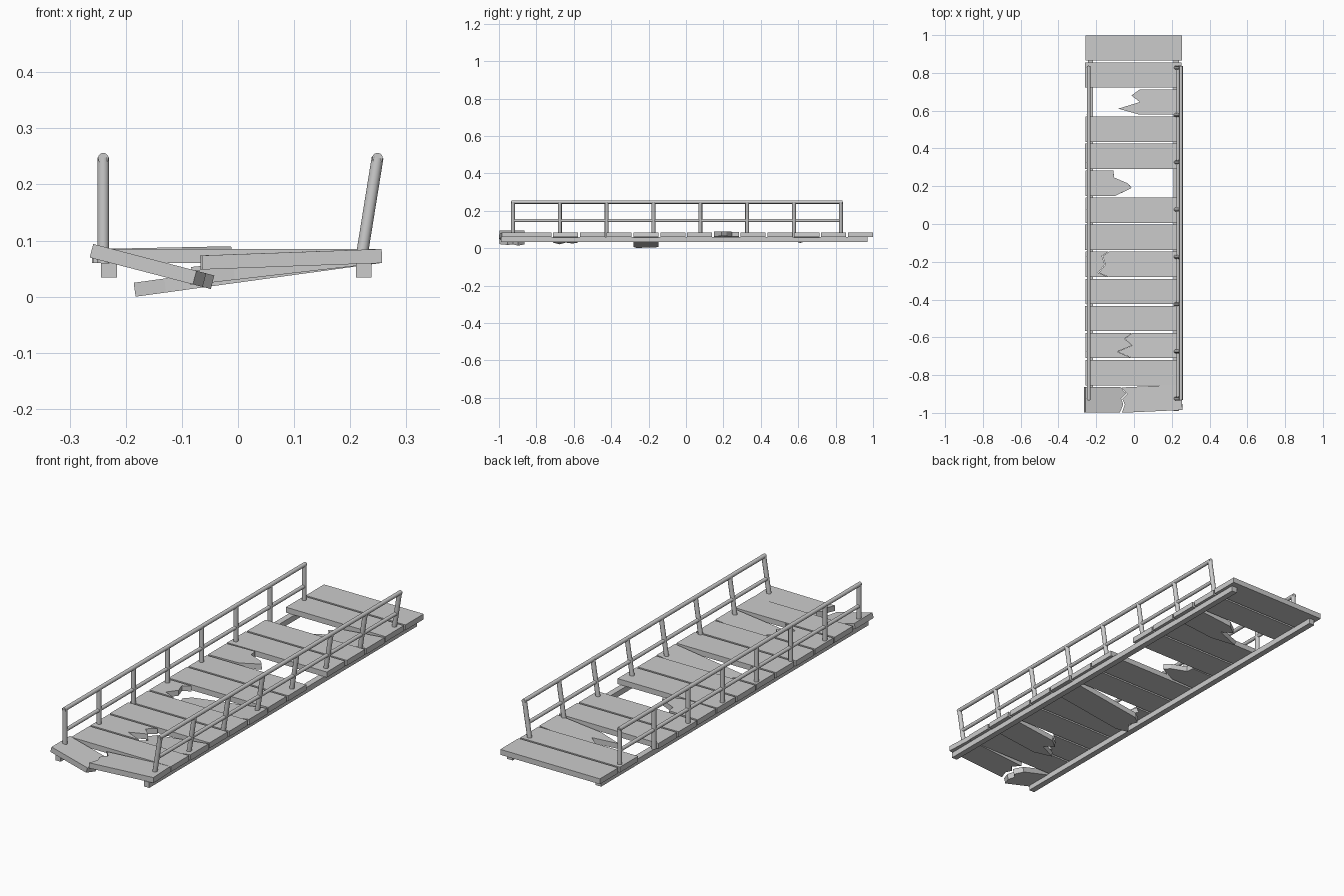
import bpy, bmesh, math
from mathutils import Vector, Matrix

if "Cube" in bpy.data.objects:
    bpy.data.objects.remove(bpy.data.objects["Cube"])

TOP, THICK, XL, XR, HALF = 0.087, 0.025, -0.258, 0.253, 0.067


def new_object(name, bm):
    bmesh.ops.recalc_face_normals(bm, faces=bm.faces)
    me = bpy.data.meshes.new(name)
    bm.to_mesh(me)
    bm.free()
    ob = bpy.data.objects.new(name, me)
    bpy.context.collection.objects.link(ob)
    return ob


def box(name, x0, x1, y0, y1, z0, z1):
    bm = bmesh.new()
    size = Matrix.Diagonal((x1 - x0, y1 - y0, z1 - z0, 1))
    mid = Matrix.Translation(((x0 + x1) / 2, (y0 + y1) / 2, (z0 + z1) / 2))
    bmesh.ops.create_cube(bm, size=1, matrix=mid @ size)
    return new_object(name, bm)


def broken_plank(name, side, yc, crack, slope, lift=0.0, yaw=0.0):
    """Plank piece from its outer edge to a jagged crack, tilted about that edge.
    side -1 left, +1 right; slope > 0 raises towards +x."""
    edge = XL if side < 0 else XR
    pts = [(edge, HALF)] + crack + [(edge, -HALF)]
    bm = bmesh.new()
    face = bm.faces.new([bm.verts.new((x - edge, y, -THICK)) for x, y in pts])
    ext = bmesh.ops.extrude_face_region(bm, geom=[face])
    bmesh.ops.translate(bm, vec=(0, 0, THICK),
                        verts=[v for v in ext['geom'] if isinstance(v, bmesh.types.BMVert)])
    rot = Matrix.Rotation(yaw, 4, 'Z') @ Matrix.Rotation(-math.atan(slope), 4, 'Y')
    bm.transform(Matrix.Translation((edge, yc, TOP + lift)) @ rot)
    return new_object(name, bm)


def rod(name, a, b, r):
    a, b = Vector(a), Vector(b)
    d = b - a
    bm = bmesh.new()
    m = Matrix.Translation((a + b) / 2) @ d.to_track_quat('Z', 'Y').to_matrix().to_4x4()
    bmesh.ops.create_cone(bm, cap_ends=True, segments=12, radius1=r, radius2=r,
                          depth=d.length, matrix=m)
    for f in bm.faces:
        f.smooth = len(f.verts) == 4
    for e in bm.edges:
        e.smooth = all(f.smooth for f in e.link_faces)
    return new_object(name, bm)


# Two long beams under the deck
for label, x in (("left", -0.23), ("right", 0.224)):
    box(f"{label}_beam", x - 0.014, x + 0.014, -0.99, 0.97, 0.036, 0.062)

# Whole deck planks, skipping the broken ones
pitch = 1.862 / 13
centre = [-0.93 + pitch * i for i in range(14)]
for i, y in enumerate(centre):
    if i not in (0, 2, 5, 8, 11):
        j = 0.002 * (i % 3 - 1)
        box(f"plank_{i}", XL + j, XR + j, y - HALF, y + HALF, TOP - THICK, TOP)

# Front plank snapped in two
front = [(-0.065, HALF), (-0.035, 0.032), (-0.062, 0.005), (-0.05, -0.025), (-0.068, -HALF)]
broken_plank("front_plank_left", -1, centre[0], front, -0.26, lift=0.009)
broken_plank("front_plank_right", 1, centre[0] + 0.012, front, 0.036, yaw=0.045)

# Two cracked planks whose right half sags
crack_a = [(-0.01, HALF), (-0.05, 0.036), (-0.01, 0.0), (-0.09, -0.032), (-0.01, -HALF)]
crack_b = [(-0.135, HALF), (-0.17, 0.045), (-0.155, 0.0), (-0.19, -0.045), (-0.135, -HALF)]
for name, k, crack, s in (("cracked_plank_a", 2, crack_a, 0.115), ("cracked_plank_b", 5, crack_b, 0.137)):
    broken_plank(name + "_left", -1, centre[k], crack, 0.0)
    broken_plank(name + "_right", 1, centre[k], crack, s)

# Two half planks with the other half missing
broken_plank("half_plank_left", -1, centre[8],
             [(-0.11, HALF), (-0.105, 0.03), (-0.035, 0.0), (-0.012, -0.025), (-0.1, -HALF)], 0.02)
broken_plank("half_plank_right", 1, centre[11],
             [(0.03, HALF), (-0.015, 0.035), (0.03, 0.0), (-0.085, -0.035), (0.03, -HALF)], 0.095)

# Railings: left one upright, right one leaning outwards
y0, y1, count = -0.925, 0.828, 8
for label, base, lean in (("left", -0.24, 0.0), ("right", 0.2185, 0.161)):
    def at(z, y):
        return (base + lean * (z - 0.062), y, z)
    for i in range(count):
        y = y0 + (y1 - y0) * i / (count - 1)
        rod(f"{label}_post_{i}", at(0.062, y), at(0.25, y), 0.0105)
    rod(f"{label}_top_rail", at(0.249, y0 - 0.008), at(0.249, y1 + 0.008), 0.0095)
    rod(f"{label}_middle_rail", at(0.15, y0), at(0.15, y1), 0.0085)

# Rest the lowest point on the ground
bpy.context.view_layer.update()
low = min((o.matrix_world @ v.co).z for o in bpy.data.objects for v in o.data.vertices)
for o in bpy.data.objects:
    o.location.z -= low
